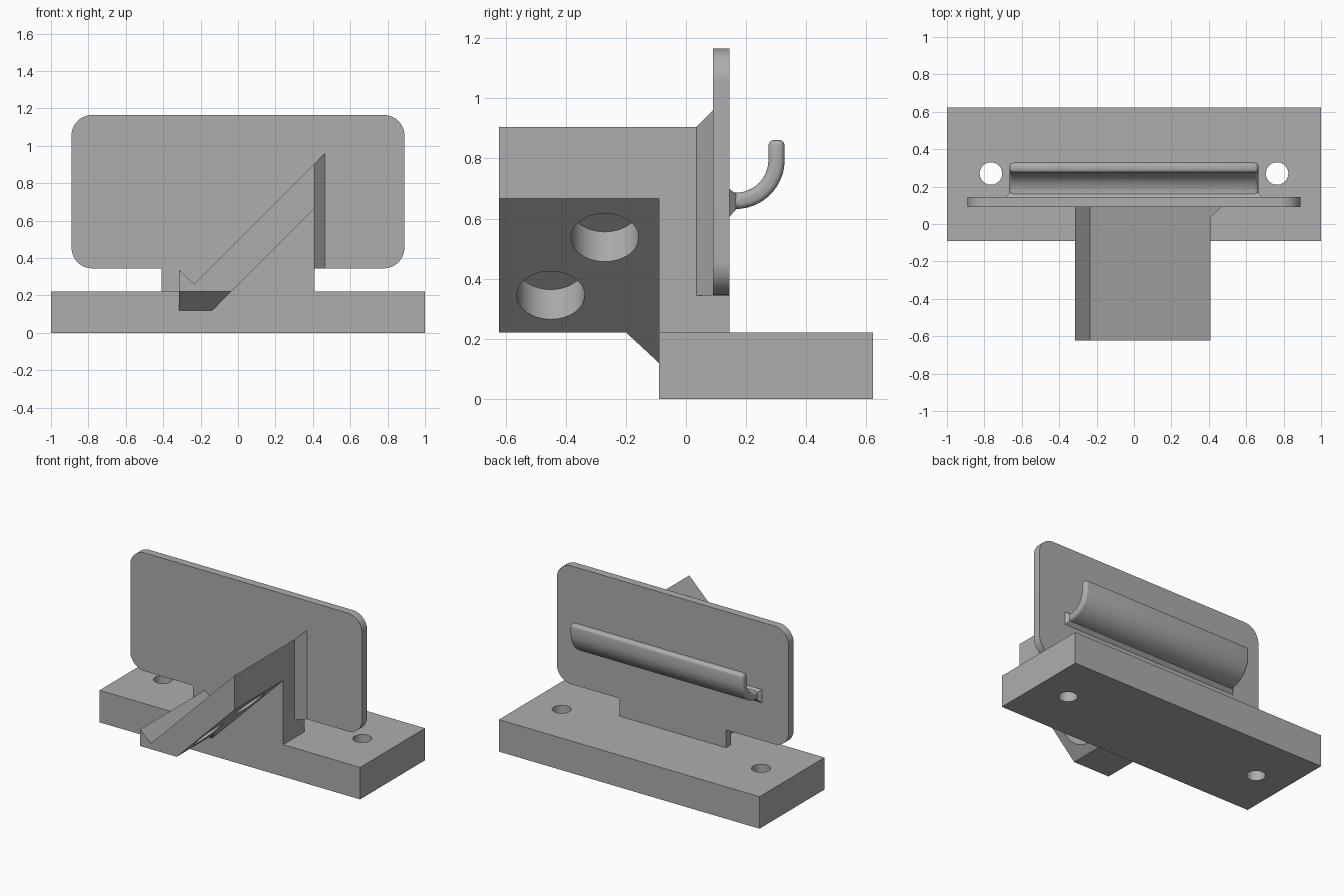
import bpy, bmesh, math
from mathutils import Vector

if "Cube" in bpy.data.objects:
    bpy.data.objects.remove(bpy.data.objects["Cube"])

grey = bpy.data.materials.new("mid_grey")
grey.diffuse_color = (0.42, 0.42, 0.42, 1)
grey.use_nodes = True
grey.node_tree.nodes["Principled BSDF"].inputs["Base Color"].default_value = grey.diffuse_color


def finish(name, bm):
    bmesh.ops.recalc_face_normals(bm, faces=bm.faces[:])
    me = bpy.data.meshes.new(name)
    bm.to_mesh(me)
    bm.free()
    me.materials.append(grey)
    ob = bpy.data.objects.new(name, me)
    bpy.context.collection.objects.link(ob)
    return ob


def prism(name, pts, a, b, axis):
    """Extrude a 2D profile from a to b along the x or y axis."""
    place = {"x": lambda u, v, t: (t, u, v), "y": lambda u, v, t: (u, t, v)}[axis]
    bm = bmesh.new()
    face = bm.faces.new([bm.verts.new(place(u, v, a)) for u, v in pts])
    new = bmesh.ops.extrude_face_region(bm, geom=[face])["geom"]
    step = Vector(place(0, 0, b - a))
    bmesh.ops.translate(bm, vec=step, verts=[g for g in new if isinstance(g, bmesh.types.BMVert)])
    return finish(name, bm)


def hull(name, pts):
    bm = bmesh.new()
    for p in pts:
        bm.verts.new(p)
    bmesh.ops.convex_hull(bm, input=bm.verts[:])
    bmesh.ops.dissolve_limit(bm, angle_limit=0.01, verts=bm.verts[:], edges=bm.edges[:])
    return finish(name, bm)


def rect(x0, x1, z0, z1):
    return [(x0, z0), (x1, z0), (x1, z1), (x0, z1)]


def arc(cx, cy, r, a0, a1, n=16):
    return [(cx + r * math.cos(math.radians(a0 + (a1 - a0) * i / n)),
             cy + r * math.sin(math.radians(a0 + (a1 - a0) * i / n))) for i in range(n + 1)]


def apply(ob, mod):
    bpy.context.view_layer.objects.active = ob
    bpy.ops.object.modifier_apply(modifier=mod.name)


def drill(ob, loc, r, depth, tilt=0.0):
    bpy.ops.mesh.primitive_cylinder_add(vertices=48, radius=r, depth=depth,
                                        location=loc, rotation=(0, tilt, 0))
    cutter = bpy.context.object
    cutter.data.materials.append(grey)
    mod = ob.modifiers.new("hole", "BOOLEAN")
    mod.operation, mod.solver, mod.object = "DIFFERENCE", "EXACT", cutter
    apply(ob, mod)
    bpy.data.objects.remove(cutter, do_unlink=True)


def smooth(ob):
    bpy.ops.object.select_all(action="DESELECT")
    ob.select_set(True)
    bpy.context.view_layer.objects.active = ob
    bpy.ops.object.shade_smooth_by_angle(angle=math.radians(30))


# Base slab with two screw holes
base = prism("base", rect(-1, 1, 0, 0.222), -0.09, 0.622, "y")
for sx in (-1, 1):
    drill(base, (sx * 0.765, 0.27, 0.11), 0.06, 0.6)
smooth(base)

# Upright plate with rounded corners, and the tab joining it to the base
R, X, Z0, Z1 = 0.11, 0.89, 0.345, 1.165
outline = (arc(X - R, Z1 - R, R, 0, 90) + arc(R - X, Z1 - R, R, 90, 180)
           + arc(R - X, Z0 + R, R, 180, 270) + arc(X - R, Z0 + R, R, 270, 360))
smooth(prism("back_plate", outline, 0.09, 0.145, "y"))
prism("plate_tab", rect(-0.41, 0.41, 0.222, 0.345), 0.09, 0.145, "y")

# Sloping shelf with a lip, and two blind holes in its underside
shelf = prism("sloping_shelf", [(-0.315, 0.222), (-0.035, 0.222), (0.41, 0.667), (0.41, 0.905),
                                (-0.235, 0.26), (-0.315, 0.338)], -0.622, 0.09, "y")
for y, z in ((-0.27, 0.537), (-0.45, 0.345)):
    drill(shelf, (z - 0.257 - 0.014, y, z + 0.014), 0.113, 0.24, -math.pi / 4)
smooth(shelf)

# Support wedge under the shelf
prism("shelf_support", [(-0.035, 0.222), (0.41, 0.222), (0.41, 0.667)], -0.09, 0.09, "y")

# Gusset under the shelf, against the front of the base
hull("front_gusset", [(-0.315, -0.2, 0.222), (-0.035, -0.2, 0.222), (-0.315, -0.09, 0.222),
                      (-0.035, -0.09, 0.222), (-0.315, -0.09, 0.12), (-0.137, -0.09, 0.12)])

# Corner fillet between the shelf end and the plate
corner = ((0.41, 0.035, 0.905), (0.41, 0.09, 0.905), (0.465, 0.09, 0.96))
hull("side_fillet", [(x, y, z) for x, y, top in corner for z in (0.345, top)])

# Curved hook rail on the back, with a flared foot
profile = ([(0.12, 0.63)] + arc(0.165, 0.795, 0.163, -90, 0) + [(0.328, 0.862), (0.274, 0.862)]
           + arc(0.165, 0.795, 0.109, 0, -90) + [(0.12, 0.686)])
hook = prism("hook_rail", profile, -0.665, 0.665, "x")
mod = hook.modifiers.new("round", "BEVEL")
mod.width, mod.segments, mod.limit_method = 0.02, 4, "ANGLE"
mod.angle_limit, mod.use_clamp_overlap = math.radians(40), False
apply(hook, mod)
smooth(hook)
hull("hook_foot", [(s * x, y, z) for s in (-1, 1)
                   for x, y, z0, z1 in ((0.685, 0.145, 0.607, 0.698), (0.663, 0.167, 0.63, 0.682))
                   for z in (z0, z1)])
